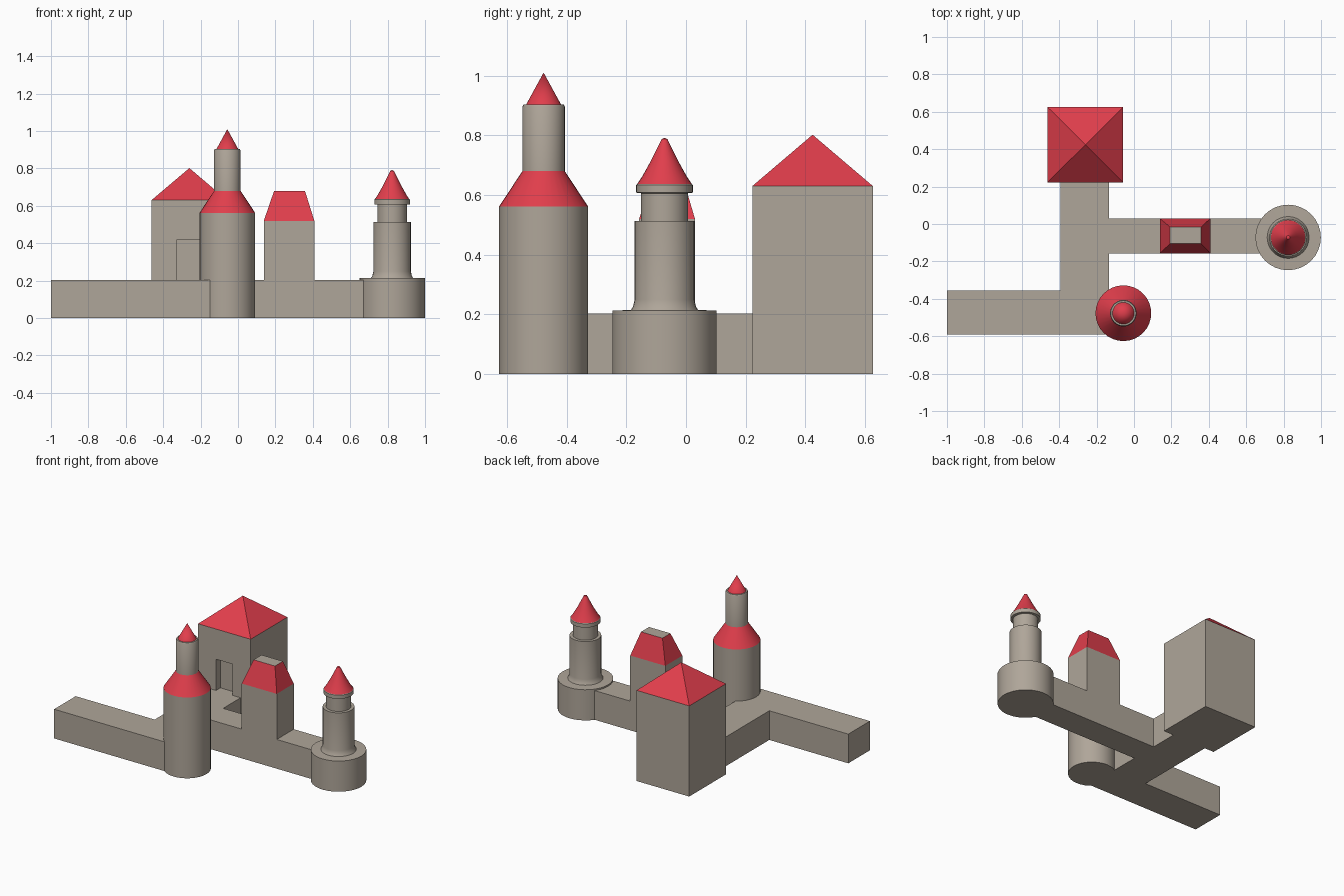
import bpy, bmesh, math

if "Cube" in bpy.data.objects:
    bpy.data.objects.remove(bpy.data.objects["Cube"])


def material(name, rgb):
    m = bpy.data.materials.new(name)
    m.diffuse_color = (*rgb, 1)
    m.use_nodes = True
    m.node_tree.nodes["Principled BSDF"].inputs["Base Color"].default_value = m.diffuse_color
    return m


STONE = material("warm_grey_stone", (0.43, 0.38, 0.32))
RED = material("red_roof", (0.75, 0.048, 0.072))


def finish(name, bm, mats):
    bmesh.ops.recalc_face_normals(bm, faces=bm.faces)
    me = bpy.data.meshes.new(name)
    bm.to_mesh(me)
    bm.free()
    for m in mats:
        me.materials.append(m)
    ob = bpy.data.objects.new(name, me)
    bpy.context.collection.objects.link(ob)
    return ob


def rect(x0, x1, y0, y1):
    return [(x0, y0), (x1, y0), (x1, y1), (x0, y1)]


def loft(name, bottom, z0, top, z1, mats):
    """Solid between two outlines; a second material goes on the top cap."""
    bm = bmesh.new()
    a = [bm.verts.new((x, y, z0)) for x, y in bottom]
    b = [bm.verts.new((x, y, z1)) for x, y in top]
    bm.faces.new(a)
    cap = bm.faces.new(b)
    cap.material_index = len(mats) - 1
    for i in range(len(a)):
        j = (i + 1) % len(a)
        bm.faces.new((a[i], a[j], b[j], b[i]))
    return finish(name, bm, mats)


def lathe(name, cx, cy, profile, mat, sides=32):
    """Closed solid of revolution from (radius, z) points."""
    bm = bmesh.new()
    rings = []
    for r, z in profile:
        n = sides if r > 0 else 1
        rings.append([bm.verts.new((cx + r * math.cos(math.tau * i / sides),
                                    cy + r * math.sin(math.tau * i / sides), z))
                      for i in range(n)])
    for lo, hi in zip(rings, rings[1:]):
        for i in range(sides):
            j = (i + 1) % sides
            if len(hi) == 1:
                bm.faces.new((lo[i], lo[j], hi[0]))
            else:
                bm.faces.new((lo[i], lo[j], hi[j], hi[i]))
    bm.faces.new(rings[0])
    if len(rings[-1]) > 1:
        bm.faces.new(rings[-1])
    ob = finish(name, bm, [mat])
    bpy.ops.object.select_all(action='DESELECT')
    ob.select_set(True)
    bpy.context.view_layer.objects.active = ob
    bpy.ops.object.shade_smooth_by_angle(angle=math.radians(30))
    return ob


# Branching curtain wall, one outline
wall = [(-1, -.592), (-.135, -.592), (-.135, -.157), (.75, -.157), (.75, .03),
        (-.135, .03), (-.135, .24), (-.392, .24), (-.392, -.355), (-1, -.355)]
loft("curtain_wall", wall, 0, wall, .203, [STONE])

# Square keep with a doorway onto the wall walk
base = rect(-.463, -.058, .222, .626)
keep = loft("keep", base, 0, base, .63, [STONE])
hole = rect(-.325, -.196, .15, .27)
cutter = loft("doorway_cutter", hole, .203, hole, .42, [STONE])
cutter.hide_render = True
cutter.hide_viewport = True
cutter.display_type = 'WIRE'
mod = keep.modifiers.new("doorway", 'BOOLEAN')
mod.operation = 'DIFFERENCE'
mod.object = cutter
mod.solver = 'EXACT'

# Keep pyramid roof
bm = bmesh.new()
eave = [bm.verts.new((x, y, .63)) for x, y in base]
apex = bm.verts.new((-.26, .424, .802))
bm.faces.new(eave)
for i in range(4):
    bm.faces.new((eave[i], eave[(i + 1) % 4], apex))
finish("keep_roof", bm, [RED])

# Gate tower on the wall, with a flat-topped roof
gate = rect(.138, .408, -.157, .03)
loft("gate_tower", gate, .2, gate, .52, [STONE])
loft("gate_roof", gate, .52, rect(.193, .358, -.105, -.017), .68, [RED, STONE])

# Tall round tower
TX, TY = -.057, -.477
lathe("tall_tower", TX, TY, [(.149, 0), (.149, .562)], STONE)
lathe("tall_tower_skirt_roof", TX, TY, [(.149, .562), (.071, .68)], RED)
lathe("tall_tower_turret", TX, TY, [(.071, .67), (.071, .896), (.067, .904)], STONE)
lathe("tall_tower_spire", TX, TY, [(.058, .904), (0, 1.01)], RED)

# Stepped end tower
EX, EY = .824, -.072
lathe("end_tower", EX, EY,
      [(.175, 0), (.175, .213), (.112, .215), (.105, .228), (.1, .25), (.1, .513),
       (.079, .513), (.079, .606), (.095, .608), (.095, .634), (.09, .638)], STONE)
lathe("end_tower_spire", EX, EY,
      [(.092, .636), (.076, .66), (.048, .71), (.01, .787), (0, .792)], RED)
